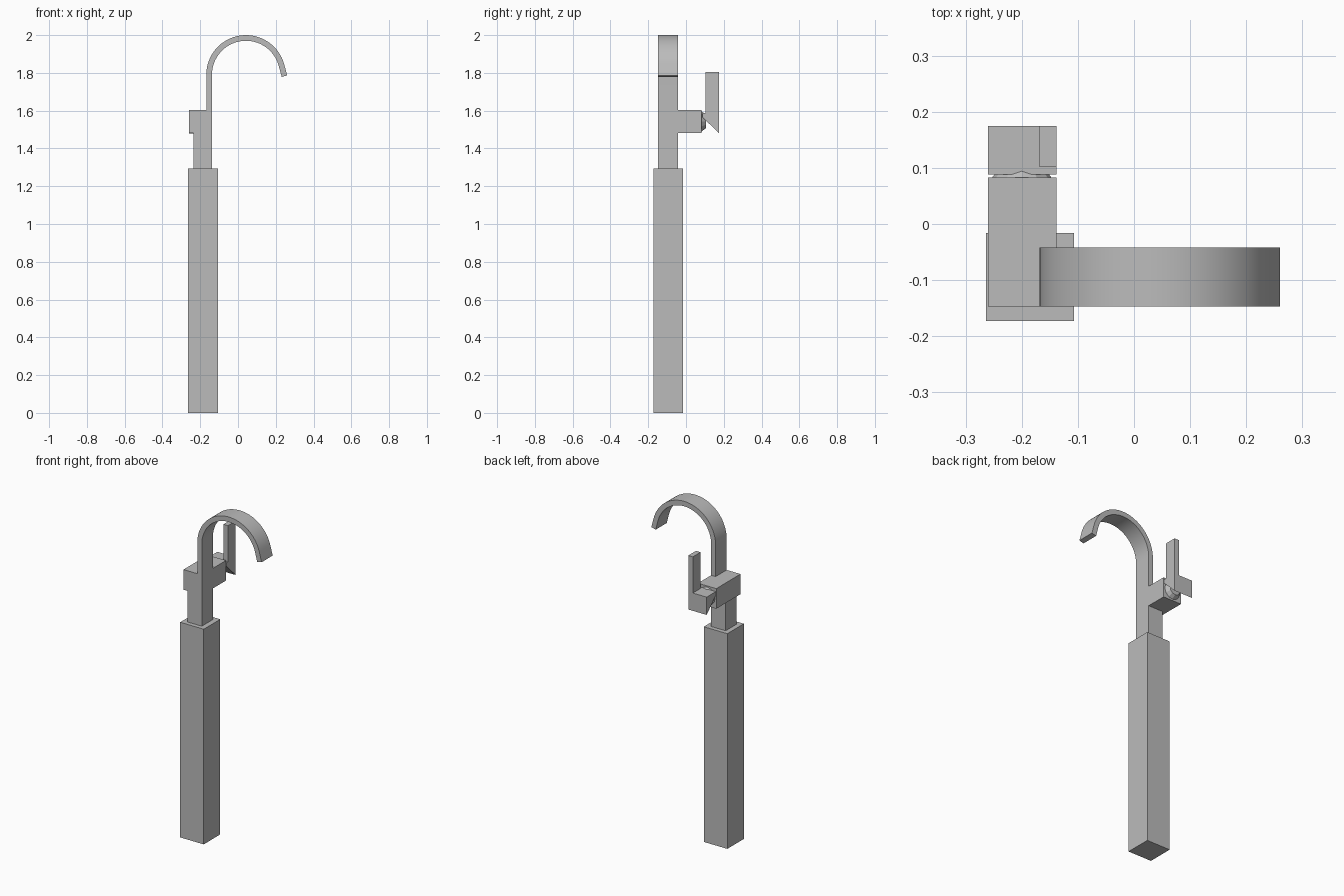
import bpy, bmesh, math
from mathutils import Vector

cube = bpy.data.objects.get("Cube")
if cube:
    bpy.data.objects.remove(cube, do_unlink=True)

grey = bpy.data.materials.new("plain grey")
grey.use_nodes = True
COLOUR = (0.5, 0.5, 0.5, 1)
grey.diffuse_color = COLOUR
grey.node_tree.nodes["Principled BSDF"].inputs["Base Color"].default_value = COLOUR


def finish(name, bm):
    bmesh.ops.recalc_face_normals(bm, faces=bm.faces)
    mesh = bpy.data.meshes.new(name)
    bm.to_mesh(mesh)
    bm.free()
    mesh.materials.append(grey)
    obj = bpy.data.objects.new(name, mesh)
    bpy.context.collection.objects.link(obj)
    return obj


def box(name, x, y, z):
    bm = bmesh.new()
    bmesh.ops.create_cube(bm, size=1)
    for v in bm.verts:
        v.co = [lo + (hi - lo) * (c + 0.5) for c, (lo, hi) in zip(v.co, (x, y, z))]
    return finish(name, bm)


def prism(name, points, push):
    bm = bmesh.new()
    face = bm.faces.new([bm.verts.new(p) for p in points])
    new = bmesh.ops.extrude_face_region(bm, geom=[face])["geom"]
    bmesh.ops.translate(bm, vec=push, verts=[v for v in new if isinstance(v, bmesh.types.BMVert)])
    return finish(name, bm)


# Column, neck and valve block
FRONT, BACK = -0.147, -0.042
LEFT = -0.138
box("body_column", (-0.264, -0.107), (-0.173, -0.016), (0, 1.295))
box("neck", (-0.235, LEFT), (FRONT, BACK), (1.295, 1.482))
box("valve_block", (-0.26, LEFT), (FRONT, 0.083), (1.482, 1.603))

# Spout: straight riser, round arch, straight tip
centre = Vector((0.042, FRONT, 1.79))
END = math.radians(15)
STEPS = 32


def spout_edge(radius):
    edge = [Vector((centre.x - radius, FRONT, 1.603))]
    for i in range(STEPS + 1):
        a = math.pi + (END - math.pi) * i / STEPS
        edge.append(centre + radius * Vector((math.cos(a), 0, math.sin(a))))
    edge.append(edge[-1] + 0.06 * Vector((math.sin(END), 0, -math.cos(END))))
    return edge


spout = prism("spout", spout_edge(0.21) + spout_edge(0.18)[::-1], (0, BACK - FRONT, 0))
bpy.context.view_layer.objects.active = spout
spout.select_set(True)
bpy.ops.object.shade_smooth_by_angle(angle=math.radians(30))

# Lever: wedge-shaped base with an upright plate at one end
wedge = [(0.175, 1.48), (0.175, 1.587), (0.088, 1.587), (0.088, 1.565)]
prism("lever_base", [(-0.26, y, z) for y, z in wedge], (-0.26 * -1 + LEFT, 0, 0))
box("lever_plate", (-0.168, LEFT), (0.102, 0.175), (1.587, 1.805))

# Faceted pivot between the valve block and the lever
bm = bmesh.new()
bmesh.ops.create_cone(bm, cap_ends=True, segments=12, radius1=0.055, radius2=0.035, depth=0.026)
for v in bm.verts:
    x, y, z = v.co
    v.co = (x - 0.2, z + 0.093, y + 1.543)
finish("lever_pivot", bm)
